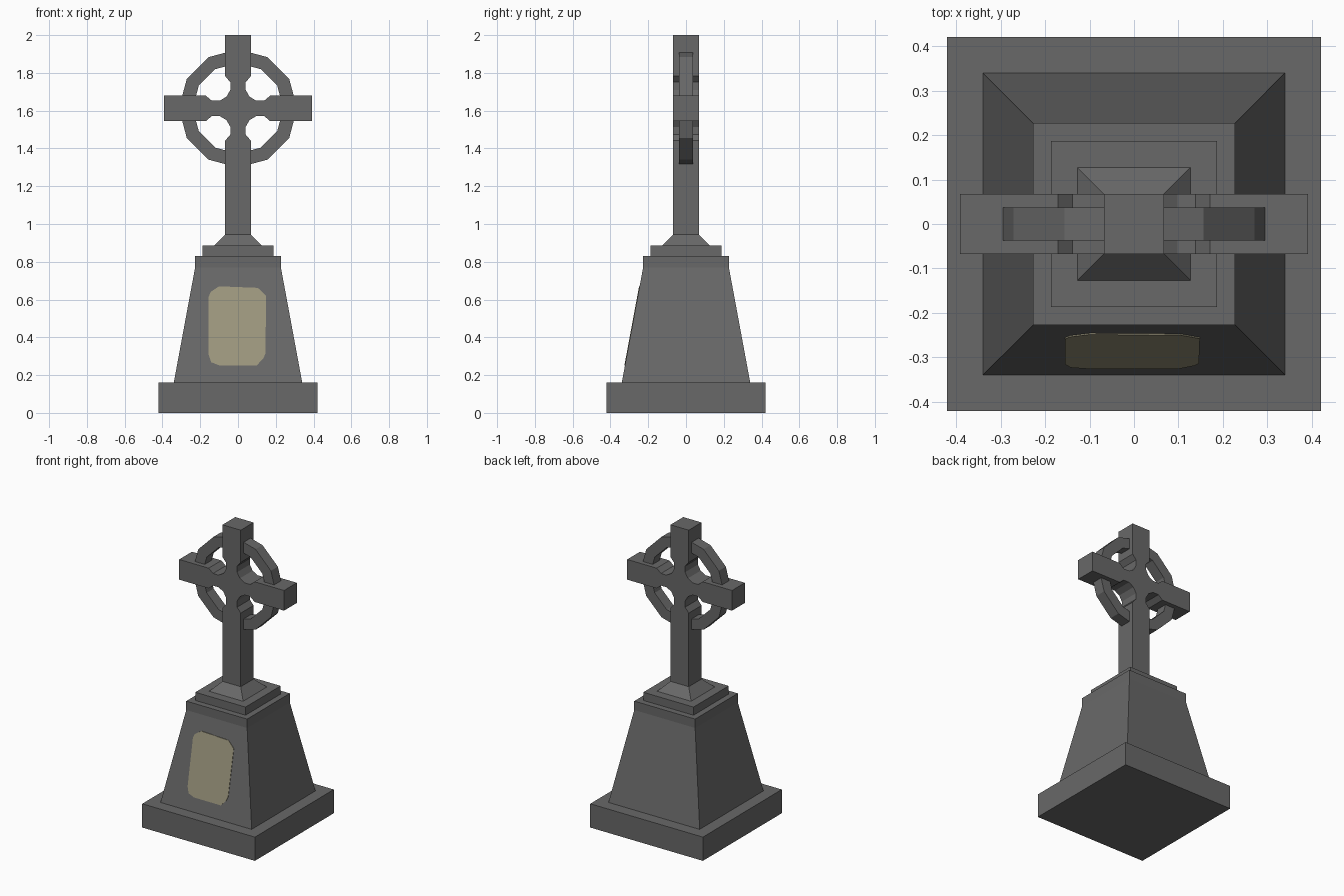
import bpy, bmesh, math

if "Cube" in bpy.data.objects:
    bpy.data.objects.remove(bpy.data.objects["Cube"])


def material(name, rgb):
    m = bpy.data.materials.new(name)
    m.diffuse_color = (*rgb, 1)
    m.use_nodes = True
    m.node_tree.nodes["Principled BSDF"].inputs["Base Color"].default_value = m.diffuse_color
    return m


STONE = material("dark grey stone", (0.140, 0.140, 0.140))
TAN = material("pale tan plaque", (0.345, 0.318, 0.215))


def finish(name, bm, mat):
    bmesh.ops.recalc_face_normals(bm, faces=bm.faces[:])
    me = bpy.data.meshes.new(name)
    bm.to_mesh(me)
    bm.free()
    me.materials.append(mat)
    ob = bpy.data.objects.new(name, me)
    bpy.context.collection.objects.link(ob)
    return ob


def square_loft(name, sections):
    """Stack of square sections given as (half width, z)."""
    bm = bmesh.new()
    rings = [[bm.verts.new((sx * h, sy * h, z))
              for sx, sy in ((-1, -1), (1, -1), (1, 1), (-1, 1))]
             for h, z in sections]
    bm.faces.new(rings[0])
    bm.faces.new(rings[-1])
    for a, b in zip(rings, rings[1:]):
        for i in range(4):
            j = (i + 1) % 4
            bm.faces.new((a[i], a[j], b[j], b[i]))
    return finish(name, bm, STONE)


def extrude_outline(name, front, back, mat):
    """Solid between two matching outlines."""
    bm = bmesh.new()
    f = [bm.verts.new(p) for p in front]
    b = [bm.verts.new(p) for p in back]
    bm.faces.new(f)
    bm.faces.new(b)
    for i in range(len(f)):
        j = (i + 1) % len(f)
        bm.faces.new((f[i], f[j], b[j], b[i]))
    return finish(name, bm, mat)


# Pedestal
square_loft("base_slab", [(0.42, 0), (0.42, 0.16)])
square_loft("tapered_pedestal", [(0.34, 0.16), (0.227, 0.77), (0.227, 0.83)])
square_loft("upper_step", [(0.187, 0.83), (0.187, 0.885)])
square_loft("sloped_collar", [(0.127, 0.885), (0.068, 0.945)])

# Cross: one quadrant's notch is part of a 12-sided circle, repeated by mirroring
CZ, W, ARM, TOP, BOTTOM = 1.612, 0.068, 0.391, 2.0 - 1.612, 0.94 - 1.612
c, r = 0.118, 0.08
notch = [(0.171, W)]
for deg in (285, 255, 225, 195, 165):
    a = math.radians(deg)
    notch.append((c + r * math.cos(a), c + r * math.sin(a)))
notch.append((W, 0.171))
mirrored = notch[::-1]
outline = [(ARM, -W), (ARM, W)] + notch + [(W, TOP), (-W, TOP)]
outline += [(-x, z) for x, z in mirrored] + [(-ARM, W), (-ARM, -W)]
outline += [(-x, -z) for x, z in notch] + [(-W, BOTTOM), (W, BOTTOM)]
outline += [(x, -z) for x, z in mirrored]
extrude_outline("cross", [(x, -W, z + CZ) for x, z in outline],
                [(x, W, z + CZ) for x, z in outline], STONE)

# Twelve-sided ring around the crossing
bm = bmesh.new()
loops = []
for i in range(12):
    a = math.radians(30 * i)
    loops.append([bm.verts.new((q * math.cos(a), y, CZ + q * math.sin(a)))
                  for q, y in ((0.313, -0.037), (0.313, 0.037),
                               (0.24, 0.037), (0.24, -0.037))])
for i in range(12):
    p, q = loops[i], loops[(i + 1) % 12]
    for k in range(4):
        m = (k + 1) % 4
        bm.faces.new((p[k], p[m], q[m], q[k]))
finish("cross_ring", bm, STONE)

# Thin plaque lying on the sloping front face
plaque = [(-0.155, 0.307), (-0.142, 0.268), (-0.10, 0.252), (0.10, 0.252),
          (0.135, 0.29), (0.146, 0.317), (0.148, 0.62), (0.105, 0.662),
          (-0.10, 0.67), (-0.145, 0.64), (-0.155, 0.615)]


def slope_y(z):
    return -(0.34 - (z - 0.16) * 0.113 / 0.61)


extrude_outline("front_plaque", [(x, slope_y(z) - 0.003, z) for x, z in plaque],
                [(x, slope_y(z) + 0.003, z) for x, z in plaque], TAN)
